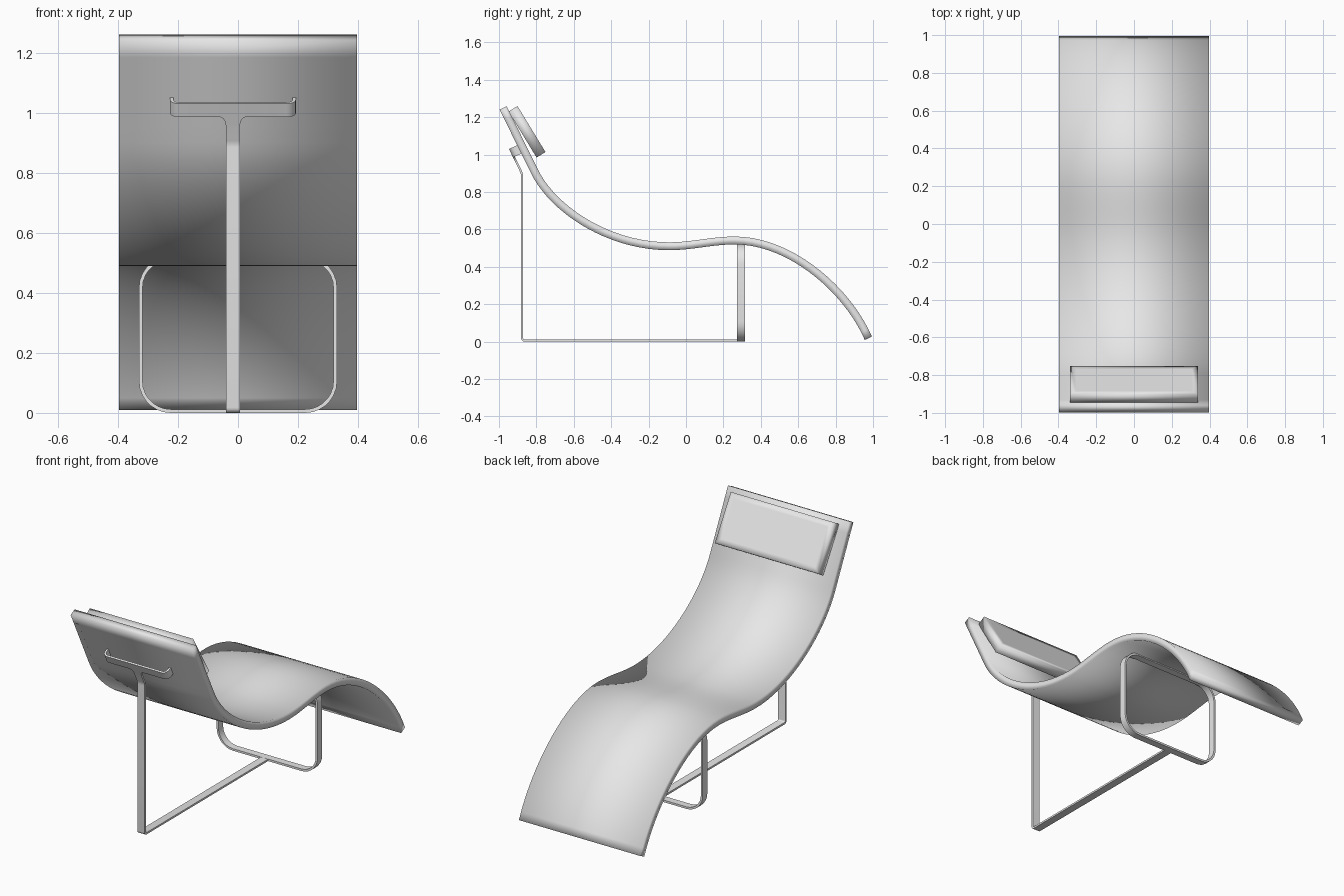
import bpy, bmesh, math
from mathutils import Vector
from mathutils.geometry import interpolate_bezier

cube = bpy.data.objects.get("Cube")
if cube:
    bpy.data.objects.remove(cube)

grey = bpy.data.materials.new("light_grey")
grey.use_nodes = True
grey.diffuse_color = (0.8, 0.8, 0.8, 1)
grey.node_tree.nodes["Principled BSDF"].inputs["Base Color"].default_value = (0.8, 0.8, 0.8, 1)


def finish(name, bm, angle=None):
    """Turn a bmesh into a shaded object."""
    bmesh.ops.recalc_face_normals(bm, faces=bm.faces)
    mesh = bpy.data.meshes.new(name)
    bm.to_mesh(mesh)
    bm.free()
    mesh.materials.append(grey)
    obj = bpy.data.objects.new(name, mesh)
    bpy.context.collection.objects.link(obj)
    bpy.ops.object.select_all(action='DESELECT')
    obj.select_set(True)
    bpy.context.view_layer.objects.active = obj
    if angle:
        bpy.ops.object.shade_smooth_by_angle(angle=math.radians(angle))
    else:
        bpy.ops.object.shade_smooth()
    return obj


def bezier(a, b, c, d, count):
    return [Vector(p[:2]) for p in interpolate_bezier(
        *[Vector((*q, 0)) for q in (a, b, c, d)], count)]


def rounded(points, radius, closed=False, count=8):
    """Polyline with its corners rounded."""
    pts = [Vector(p) for p in points]
    out = []
    for i, p in enumerate(pts):
        if not closed and i in (0, len(pts) - 1):
            out.append(p)
            continue
        a = p + (pts[i - 1] - p).normalized() * radius
        b = p + (pts[(i + 1) % len(pts)] - p).normalized() * radius
        out += bezier(a, a.lerp(p, 0.55), b.lerp(p, 0.55), b, count)
    return out


def ribbon(name, path, thick, w0, w1, place, closed=False, angle=40):
    """Bar following a flat path; thick lies in the path's plane, w across it."""
    bm = bmesh.new()
    n = len(path)
    rings = []
    for i, p in enumerate(path):
        before = path[i - 1] if closed or i else p
        after = path[(i + 1) % n] if closed or i < n - 1 else p
        d1, d2 = (p - before).normalized(), (after - p).normalized()
        t = (d1 + d2).normalized()
        miter = max(0.5, t.dot(d2 if d2.length else d1))
        half = (thick[i] if isinstance(thick, list) else thick) / 2 / miter
        off = Vector((-t.y, t.x)) * half
        rings.append([bm.verts.new(place(q.x, q.y, w)) for q, w in
                      ((p + off, w0), (p + off, w1), (p - off, w1), (p - off, w0))])
    for i in range(n if closed else n - 1):
        a, b = rings[i], rings[(i + 1) % n]
        for k in range(4):
            m = (k + 1) % 4
            bm.faces.new((a[k], a[m], b[m], b[k]))
    if not closed:
        bm.faces.new(rings[0])
        bm.faces.new(rings[-1])
    return finish(name, bm, angle)


def side_plane(u, v, w):
    return Vector((w, u, v))


def front_plane(u, v, w):
    return Vector((u, w, v))


# Curved lounge shell: straight back, seat hollow, knee crest, foot drop
back = Vector((0.436, -0.9))
top, bend = Vector((-0.978, 1.25)), Vector((-0.81, 0.91))
hollow, crest, foot = Vector((-0.09, 0.51)), Vector((0.26, 0.541)), Vector((0.975, 0.018))
shell = [top.lerp(bend, i / 6) for i in range(6)]
shell += bezier(bend, bend + back * 0.22, hollow - Vector((0.33, 0)), hollow, 20)[:-1]
shell += bezier(hollow, hollow + Vector((0.12, 0)), crest - Vector((0.12, 0)), crest, 12)[:-1]
shell += bezier(crest, crest + Vector((0.3, 0)), foot + Vector((-0.112, 0.258)), foot, 20)
ribbon("lounge_shell", shell, 0.042, -0.397, 0.397, side_plane, angle=None)

# Head cushion: block lying along the back, with a soft front
bm = bmesh.new()
bmesh.ops.create_cube(bm, size=1)
along, out = Vector((0, 0.52, -0.854)), Vector((0, 0.854, 0.52))
centre = Vector((0, -0.85, 1.122))
for v in bm.verts:
    c = v.co.copy()
    v.co = centre + Vector((c.x * 0.675, 0, 0)) + along * c.y * 0.288 + out * c.z * 0.056
bm.normal_update()
broad = [f for f in bm.faces if abs(f.normal.dot(out)) > 0.9]
bmesh.ops.inset_individual(bm, faces=broad, thickness=0.045)
finish("head_cushion", bm)

# Front leg: closed rounded loop under the crest
loop = rounded([(-0.324, 0.006), (0.324, 0.006), (0.324, 0.516), (-0.324, 0.516)], 0.1, True)
ribbon("leg_loop", loop, 0.012, 0.272, 0.315, front_plane, True)

# Rear post: floor bar, upright and leaning tip as one bent strip
knee = Vector((-0.876, 0.897))
tip = knee - back * 0.12
mid_x, half_w = -0.017, 0.0235
post = rounded([(0.3, 0.006), (-0.876, 0.006), knee, tip], 0.012, count=5)
ribbon("rear_post", post, 0.011, mid_x - half_w, mid_x + half_w, side_plane)


# Back bracket: shallow hooked bar that holds the back
def lean(x, s, n):
    p = knee - back * s + Vector((0.9, 0.436)) * n
    return Vector((mid_x + x, p.x, p.y))


hook = rounded([(-0.204, 0.058), (-0.204, 0), (0.204, 0), (0.204, 0.058)], 0.025, count=6)
ribbon("back_bracket", hook, 0.011, 0.1, 0.15, lambda u, v, w: lean(u, w, v))

# Flared neck between post and bracket
neck = [Vector((0, s)) for s in (0.07, 0.085, 0.095, 0.102)]
ribbon("post_neck", neck, [0.047, 0.052, 0.064, 0.09], -0.0055, 0.0055, lean)
